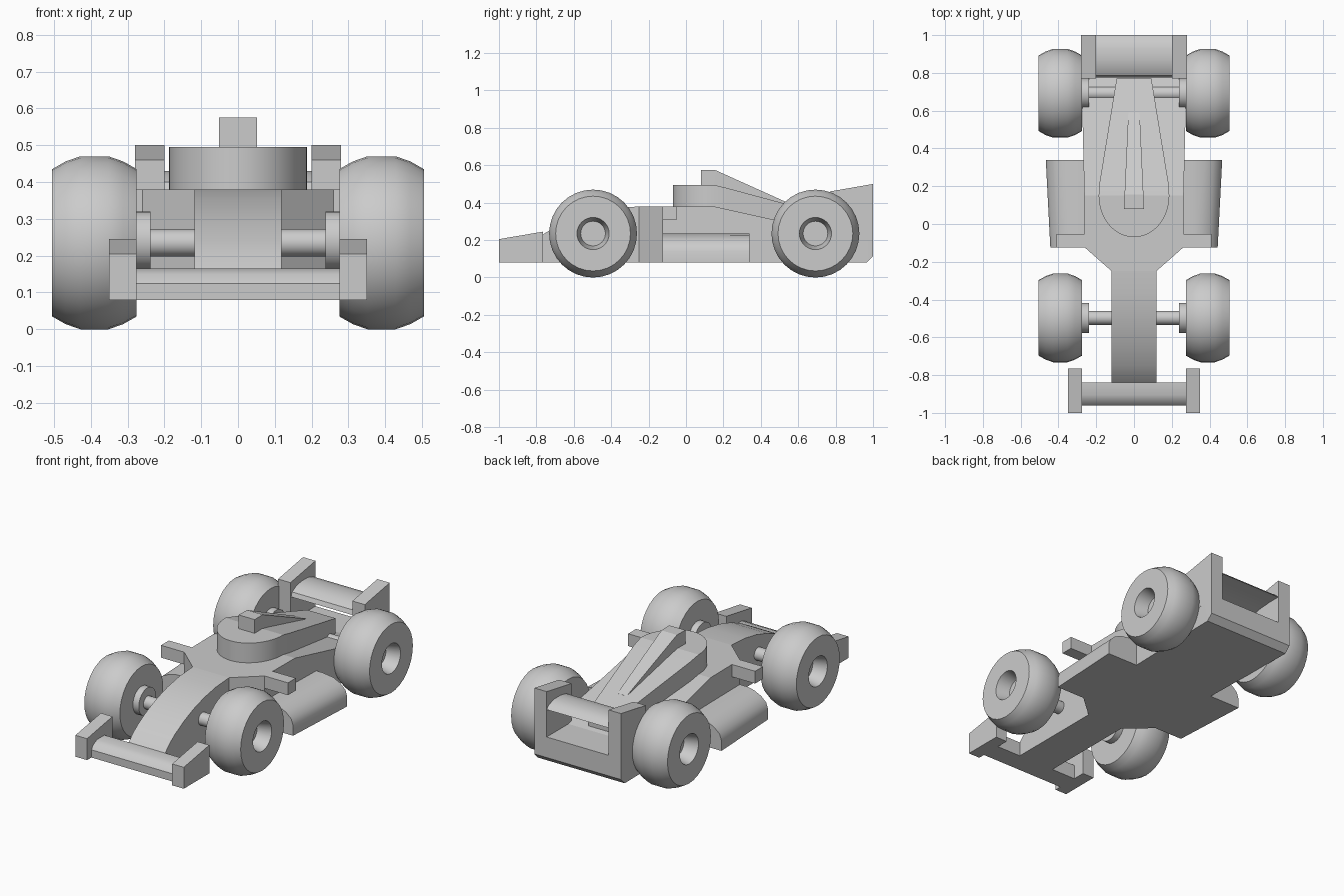
import bpy, bmesh, math

if "Cube" in bpy.data.objects:
    bpy.data.objects.remove(bpy.data.objects["Cube"])

grey = bpy.data.materials.new("light_grey")
grey.diffuse_color = (0.6, 0.6, 0.6, 1)
grey.use_nodes = True
grey.node_tree.nodes["Principled BSDF"].inputs["Base Color"].default_value = grey.diffuse_color


def loft(name, rings, angle=30, closed=False):
    """Skin matching rings of points; cap the ends unless the loop is closed."""
    bm = bmesh.new()
    vs = [[bm.verts.new(p) for p in r] for r in rings]
    n = len(rings[0])
    for i in range(len(vs) if closed else len(vs) - 1):
        a, b = vs[i], vs[(i + 1) % len(vs)]
        for k in range(n):
            bm.faces.new((a[k], a[(k + 1) % n], b[(k + 1) % n], b[k]))
    if not closed:
        bm.faces.new(vs[0])
        bm.faces.new(vs[-1])
    bmesh.ops.recalc_face_normals(bm, faces=bm.faces)
    me = bpy.data.meshes.new(name)
    bm.to_mesh(me)
    bm.free()
    me.materials.append(grey)
    ob = bpy.data.objects.new(name, me)
    bpy.context.collection.objects.link(ob)
    bpy.ops.object.select_all(action='DESELECT')
    ob.select_set(True)
    bpy.context.view_layer.objects.active = ob
    bpy.ops.object.shade_smooth_by_angle(angle=math.radians(angle))
    return ob


def boxes(name, sections, angle=30):
    """Loft of rectangles: (y, half width, bottom, top)."""
    return loft(name, [[(-w, y, b), (w, y, b), (w, y, t), (-w, y, t)]
                       for y, w, b, t in sections], angle)


def prism(name, yz, x0, x1, angle=30):
    """Side profile extruded across x."""
    return loft(name, [[(x, y, z) for y, z in yz] for x in (x0, x1)], angle)


def lathe(name, profile, y, z, s, n=32):
    """Rings (x, radius) about an axle."""
    return loft(name, [[(s * x, y + r * math.cos(2 * math.pi * k / n),
                         z + r * math.sin(2 * math.pi * k / n)) for k in range(n)]
                       for x, r in profile], 35)


# nose and main body
boxes("nose", [(-0.84, 0.118, 0.08, 0.165), (-0.80, 0.118, 0.08, 0.205),
               (-0.75, 0.118, 0.08, 0.24), (-0.67, 0.118, 0.08, 0.284),
               (-0.58, 0.118, 0.08, 0.322), (-0.48, 0.118, 0.08, 0.352),
               (-0.37, 0.118, 0.08, 0.372), (-0.25, 0.118, 0.08, 0.38)])
boxes("body", [(-0.25, 0.118, 0.08, 0.38), (-0.125, 0.26, 0.08, 0.38),
               (0.15, 0.263, 0.08, 0.38), (0.80, 0.278, 0.08, 0.235),
               (0.965, 0.28, 0.08, 0.235), (1.0, 0.28, 0.115, 0.235)], 10)

# teardrop cockpit cover: rounded front, tapering and sloping tail
pod = []
for i in range(13):
    a = math.radians(0.5 + 89.5 * i / 12)
    pod.append((0.15 - 0.22 * math.cos(a), 0.187 * math.sin(a), 0.2, 0.495))
pod += [(0.22, 0.182, 0.2, 0.478), (0.77, 0.092, 0.2, 0.33)]
boxes("cockpit_cover", pod, 12)

# air intake on top
boxes("air_intake", [(0.08, 0.052, 0.4, 0.575), (0.155, 0.05, 0.4, 0.575),
                     (0.59, 0.03, 0.3, 0.379)], 10)

# wings
prism("front_wing", [(-0.96, 0.08), (-0.96, 0.125), (-0.94, 0.15), (-0.905, 0.165),
                     (-0.84, 0.165), (-0.84, 0.08)], -0.28, 0.28)
prism("rear_wing", [(0.775, 0.375), (0.785, 0.40), (0.82, 0.42), (0.87, 0.43),
                    (0.93, 0.43), (0.98, 0.415), (1.0, 0.395), (0.93, 0.395),
                    (0.85, 0.39)], -0.21, 0.21)

for s, side in ((-1, "left"), (1, "right")):
    # wing end plates
    prism("front_end_plate_" + side, [(-1, 0.08), (-1, 0.205), (-0.765, 0.245),
                                      (-0.765, 0.08)], s * 0.275, s * 0.35)
    prism("rear_end_plate_" + side, [(0.77, 0.2), (0.77, 0.46), (1, 0.5),
                                     (1, 0.2)], s * 0.2, s * 0.28)
    # mirror arm
    prism("mirror_" + side, [(-0.125, 0.308), (-0.125, 0.38), (-0.052, 0.38),
                             (-0.052, 0.308)], s * 0.24, s * 0.41)
    # side pod with rounded shoulder
    loft("side_pod_" + side,
         [[(s * 0.24, y, 0.08), (s * 0.24, y, 0.235), (s * 0.31, y, 0.235),
           (s * (w - 0.09), y, 0.226), (s * (w - 0.045), y, 0.205),
           (s * (w - 0.012), y, 0.175), (s * w, y, 0.14), (s * w, y, 0.08)]
          for y, w in ((-0.125, 0.443), (0.34, 0.467))])
    # wheels, hubs and axles
    for y, end in ((-0.497, "front"), (0.692, "rear")):
        lathe(f"{end}_wheel_{side}",
              [(0.275, 0.08), (0.275, 0.2), (0.312, 0.221), (0.352, 0.235),
               (0.428, 0.235), (0.468, 0.221), (0.505, 0.2), (0.505, 0.086),
               (0.425, 0.066)], y, 0.235, s)
        lathe(f"{end}_hub_{side}", [(0.237, 0.08), (0.28, 0.08)], y, 0.24, s)
        lathe(f"{end}_axle_{side}", [(0.1, 0.037), (0.24, 0.037)], y, 0.235, s)
